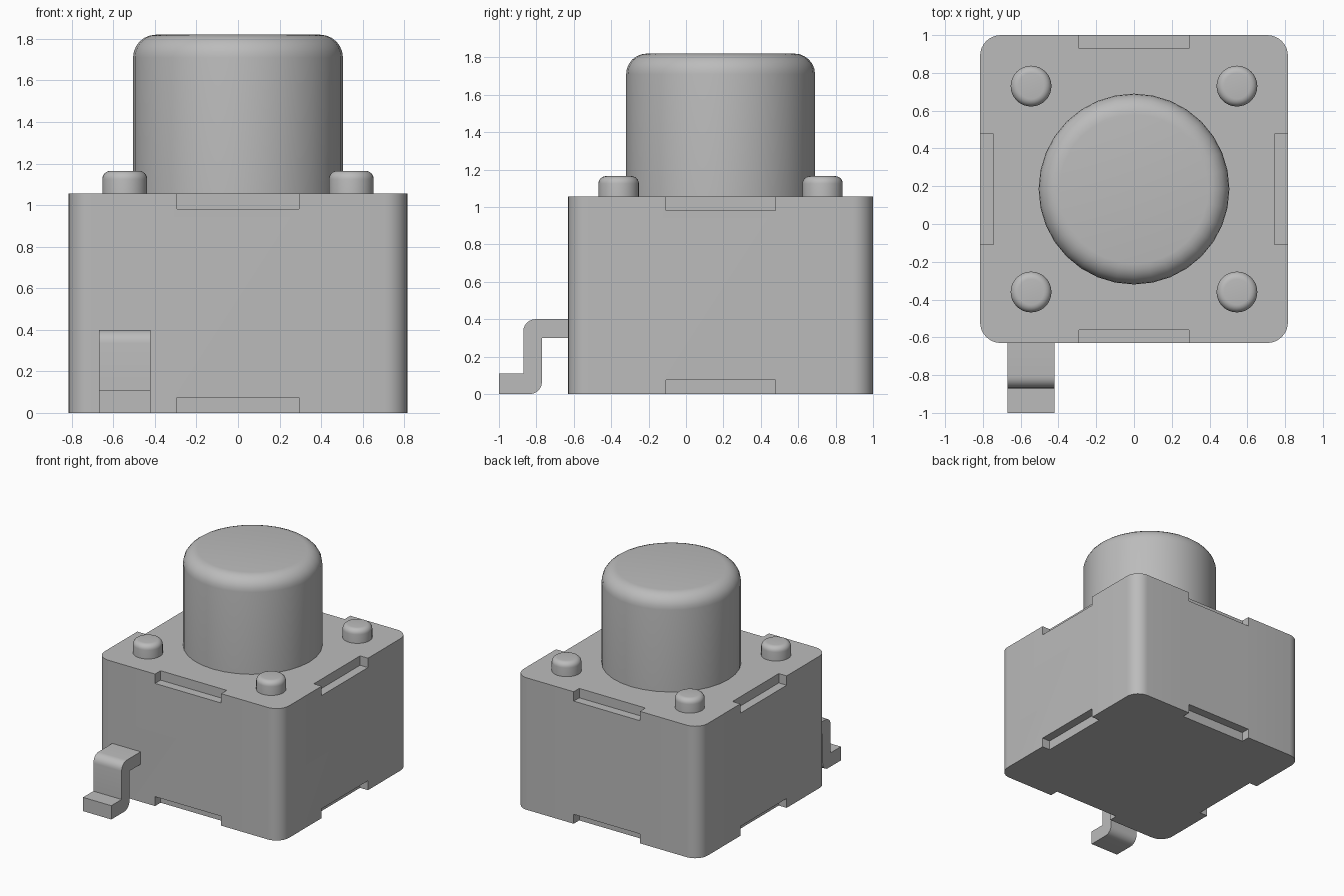
import bpy, bmesh, math
from mathutils import Vector, Matrix

if "Cube" in bpy.data.objects:
    bpy.data.objects.remove(bpy.data.objects["Cube"], do_unlink=True)

CY = 0.185            # centre of the housing along y
HALF = 0.815          # half width of the housing
TOP = 1.055           # top of the housing

grey = bpy.data.materials.new("plain grey")
grey.use_nodes = True
GREY = (0.5, 0.5, 0.5, 1)
grey.diffuse_color = GREY
grey.node_tree.nodes["Principled BSDF"].inputs["Base Color"].default_value = GREY


def finish(bm, name, smooth=True):
    bmesh.ops.recalc_face_normals(bm, faces=bm.faces)
    mesh = bpy.data.meshes.new(name)
    bm.to_mesh(mesh)
    bm.free()
    mesh.materials.append(grey)
    obj = bpy.data.objects.new(name, mesh)
    bpy.context.collection.objects.link(obj)
    if smooth:
        shade(obj)
    return obj


def shade(obj):
    bpy.ops.object.select_all(action="DESELECT")
    obj.select_set(True)
    bpy.context.view_layer.objects.active = obj
    bpy.ops.object.shade_smooth_by_angle(angle=math.radians(35))


def add_box(bm, centre, size):
    mat = Matrix.Translation(centre) @ Matrix.Diagonal((*size, 1))
    return bmesh.ops.create_cube(bm, size=1, matrix=mat)["verts"]


def round_peg(name, x, y, radius, top, bevel, sides):
    """Upright cylinder with a rounded top rim, standing on the housing."""
    bm = bmesh.new()
    base = TOP - 0.02
    bmesh.ops.create_cone(bm, cap_ends=True, segments=sides, radius1=radius,
                          radius2=radius, depth=top - base,
                          matrix=Matrix.Translation((x, y, (top + base) / 2)))
    rim = [e for e in bm.edges if all(v.co.z > top - 0.001 for v in e.verts)]
    bmesh.ops.bevel(bm, geom=rim, offset=bevel, segments=6, profile=0.5,
                    affect="EDGES")
    return finish(bm, name)


# Housing: box with rounded upright edges
bm = bmesh.new()
add_box(bm, (0, CY, TOP / 2), (2 * HALF, 2 * HALF, TOP))
upright = [e for e in bm.edges if abs(e.verts[0].co.z - e.verts[1].co.z) > 0.5]
bmesh.ops.bevel(bm, geom=upright, offset=0.11, segments=8, profile=0.5,
                affect="EDGES")
housing = finish(bm, "housing", smooth=False)

# Notches in the middle of each top and bottom edge
bm = bmesh.new()
for i in range(4):
    turn = Matrix.Translation((0, CY, 0)) @ Matrix.Rotation(i * math.pi / 2, 4, "Z")
    for z in (0, TOP):
        verts = add_box(bm, (0, -HALF, z), (0.585, 0.14, 0.15))
        bmesh.ops.transform(bm, matrix=turn, verts=verts)
cutter = finish(bm, "notch_cutter", smooth=False)
cutter.hide_render = True
mod = housing.modifiers.new("notches", "BOOLEAN")
mod.operation = "DIFFERENCE"
mod.solver = "EXACT"
mod.object = cutter
bpy.context.view_layer.objects.active = housing
bpy.ops.object.modifier_apply(modifier=mod.name)
bpy.data.objects.remove(cutter, do_unlink=True)
shade(housing)

# Push button and the four corner pegs
round_peg("push_button", 0, CY, 0.505, 1.82, 0.11, 32)
for side, sx in (("left", 1), ("right", -1)):
    for end, sy in (("front", -1), ("back", 1)):
        round_peg(f"{end}_{side}_peg", sx * 0.545, CY + sy * 0.545,
                  0.108, 1.165, 0.04, 32)

# Bent metal lead: stepped side profile, swept across x
profile = [(-0.62, 0.3), (-0.62, 0.4), (-0.87, 0.4), (-0.87, 0.11),
           (-1, 0.11), (-1, 0), (-0.77, 0), (-0.77, 0.3)]
bm = bmesh.new()
face = bm.faces.new([bm.verts.new((-0.67, y, z)) for y, z in profile])
swept = bmesh.ops.extrude_face_region(bm, geom=[face])["geom"]
bmesh.ops.translate(bm, vec=(0.25, 0, 0),
                    verts=[v for v in swept if isinstance(v, bmesh.types.BMVert)])
bends = [Vector((0, -0.87, 0.4)), Vector((0, -0.77, 0))]
outer = [e for e in bm.edges
         if any(all((v.co - b).yz.length < 0.001 for v in e.verts) for b in bends)]
bmesh.ops.bevel(bm, geom=outer, offset=0.065, segments=6, profile=0.5,
                affect="EDGES")
finish(bm, "bent_lead")
